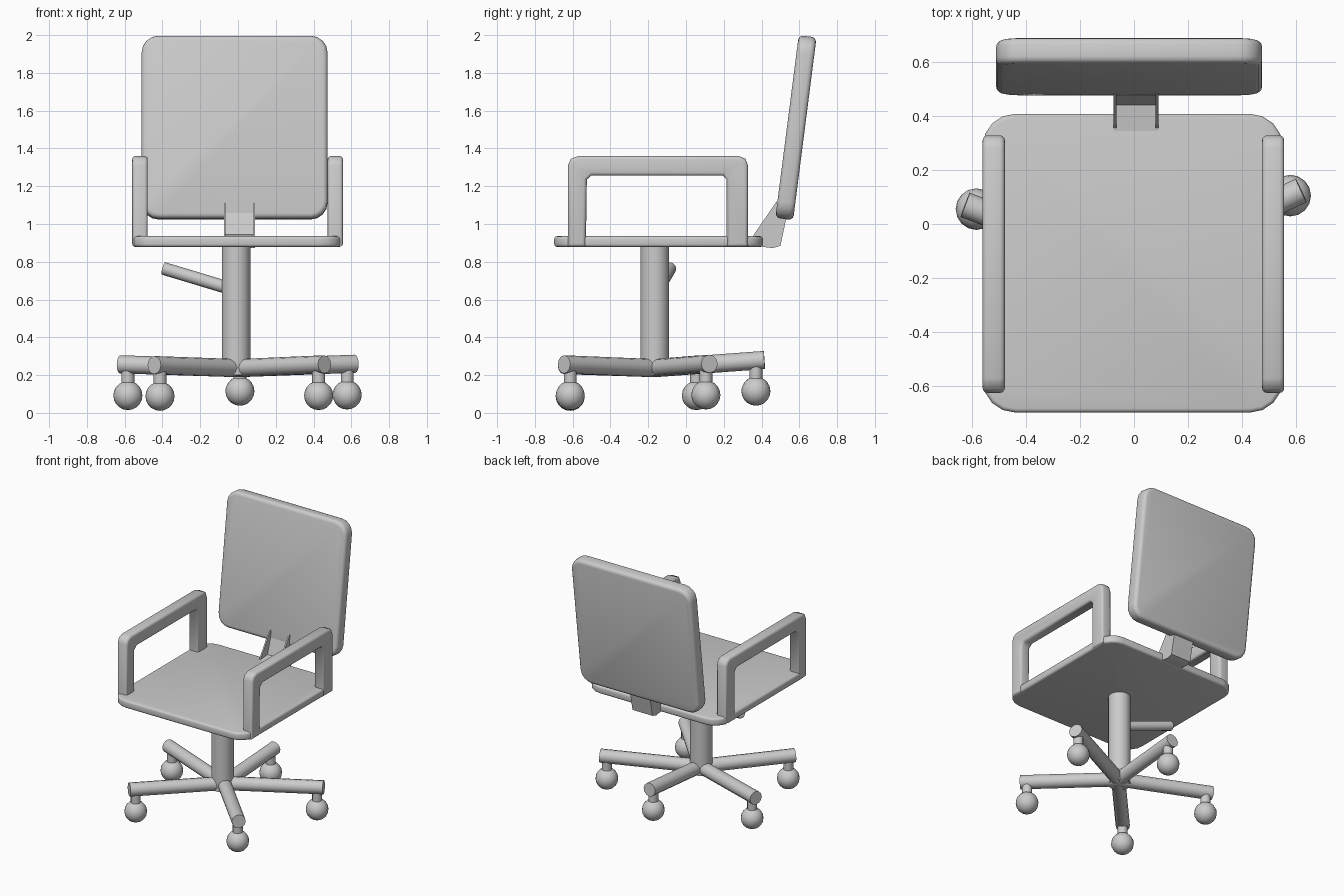
import bpy, bmesh, math
from mathutils import Vector, Matrix

if "Cube" in bpy.data.objects:
    bpy.data.objects.remove(bpy.data.objects["Cube"], do_unlink=True)

grey = bpy.data.materials.new("plain grey")
grey.use_nodes = True
colour = (0.6, 0.6, 0.6, 1)
grey.diffuse_color = colour
grey.node_tree.nodes["Principled BSDF"].inputs["Base Color"].default_value = colour


def finish(name, bm, angle=50):
    """Turn a bmesh into a smooth-shaded object."""
    bmesh.ops.recalc_face_normals(bm, faces=bm.faces)
    mesh = bpy.data.meshes.new(name)
    bm.to_mesh(mesh)
    bm.free()
    mesh.materials.append(grey)
    obj = bpy.data.objects.new(name, mesh)
    bpy.context.collection.objects.link(obj)
    bpy.ops.object.select_all(action="DESELECT")
    obj.select_set(True)
    bpy.context.view_layer.objects.active = obj
    bpy.ops.object.shade_smooth_by_angle(angle=math.radians(angle))
    return obj


def rounded_slab(name, size, corner, edge, axis, matrix):
    """Box with rounded corners along one axis and softened rims."""
    bm = bmesh.new()
    bmesh.ops.create_cube(bm, size=1, matrix=Matrix.Diagonal((*size, 1)))
    corners = [e for e in bm.edges
               if abs((e.verts[0].co - e.verts[1].co).normalized()[axis]) > 0.9]
    bmesh.ops.bevel(bm, geom=corners, offset=corner, segments=4,
                    profile=0.5, affect="EDGES")
    rim = [e for e in bm.edges if abs(e.verts[0].co[axis] - e.verts[1].co[axis]) < 0.001]
    rim = [e for e in rim if e.calc_face_angle() > 1]
    bmesh.ops.bevel(bm, geom=rim, offset=edge, segments=3, profile=0.5, affect="EDGES")
    bm.transform(matrix)
    return finish(name, bm)


def side_profile(name, points, x0, x1, bevel=0.0):
    """Extrude a (y, z) outline from x0 to x1."""
    bm = bmesh.new()
    face = bm.faces.new([bm.verts.new((x0, y, z)) for y, z in points])
    out = bmesh.ops.extrude_face_region(bm, geom=[face])
    moved = [v for v in out["geom"] if isinstance(v, bmesh.types.BMVert)]
    bmesh.ops.translate(bm, verts=moved, vec=(x1 - x0, 0, 0))
    if bevel:
        rim = [e for e in bm.edges if abs(e.verts[0].co.x - e.verts[1].co.x) < 0.001]
        bmesh.ops.bevel(bm, geom=rim, offset=bevel, segments=3, profile=0.5, affect="EDGES")
    return finish(name, bm)


def rod(name, start, end, radius, sides=12):
    """Closed cylinder between two points."""
    start, end = Vector(start), Vector(end)
    way = end - start
    bm = bmesh.new()
    bmesh.ops.create_cone(bm, cap_ends=True, segments=sides, radius1=radius,
                          radius2=radius, depth=way.length)
    bm.transform(Matrix.Translation((start + end) / 2)
                 @ way.to_track_quat("Z", "Y").to_matrix().to_4x4())
    return finish(name, bm)


def ball(name, centre, radius):
    bm = bmesh.new()
    bmesh.ops.create_uvsphere(bm, u_segments=16, v_segments=10, radius=radius,
                              matrix=Matrix.Translation(centre))
    return finish(name, bm)


# Seat and tilted backrest
rounded_slab("seat", (1.11, 1.105, 0.057), 0.12, 0.015, 2,
             Matrix.Translation((-0.005, -0.145, 0.907)))
rounded_slab("backrest", (0.985, 0.095, 0.975), 0.09, 0.025, 1,
             Matrix.Translation((-0.018, 0.582, 1.51))
             @ Matrix.Rotation(math.radians(-7.3), 4, "X"))

# Bracket joining seat and backrest, with a gusset on each side
side_profile("back_bracket", [(0.33, 0.89), (0.46, 0.872), (0.5, 0.885), (0.535, 1.05),
                              (0.49, 1.1), (0.44, 0.945), (0.34, 0.935)], -0.075, 0.09)
for side, x in (("right", -0.075), ("left", 0.08)):
    side_profile(side + "_gusset", [(0.35, 0.93), (0.48, 1.12), (0.5, 1.05), (0.46, 0.92)],
                 x, x + 0.01)

# Armrests: one bent loop on each side
arm = [(-0.625, 0.88), (-0.625, 1.31), (-0.61, 1.345), (-0.57, 1.36), (0.28, 1.36),
       (0.315, 1.345), (0.328, 1.31), (0.328, 0.88), (0.215, 0.88), (0.215, 1.235),
       (0.195, 1.257), (-0.5, 1.257), (-0.525, 1.235), (-0.53, 0.88)]
side_profile("right_armrest", arm, -0.56, -0.478, 0.018)
side_profile("left_armrest", arm, 0.474, 0.556, 0.018)

# Column and height lever
rod("column", (-0.01, -0.165, 0.2), (-0.01, -0.165, 0.9), 0.076, 16)
rod("height_lever", (-0.03, -0.15, 0.655), (-0.395, -0.085, 0.765), 0.034)

# Star base: five legs, each with a stem and a ball caster
hub = Vector((0, -0.165, 0.237))
casters = {"back": (0.01, 0.37, 0.115), "right": (-0.583, 0.055, 0.092),
           "left": (0.578, 0.105, 0.095), "front_right": (-0.413, -0.613, 0.088),
           "front_left": (0.427, -0.613, 0.092)}
for place, spot in casters.items():
    spot = Vector(spot)
    out = Vector((spot.x - hub.x, spot.y - hub.y, 0)).normalized()
    tip = spot + out * 0.045
    tip.z = spot.z + 0.165
    rod(place + "_leg", hub, tip, 0.048)
    rod(place + "_caster_stem", spot, spot + Vector((0, 0, 0.15)), 0.034)
    ball(place + "_caster", spot, 0.077)
